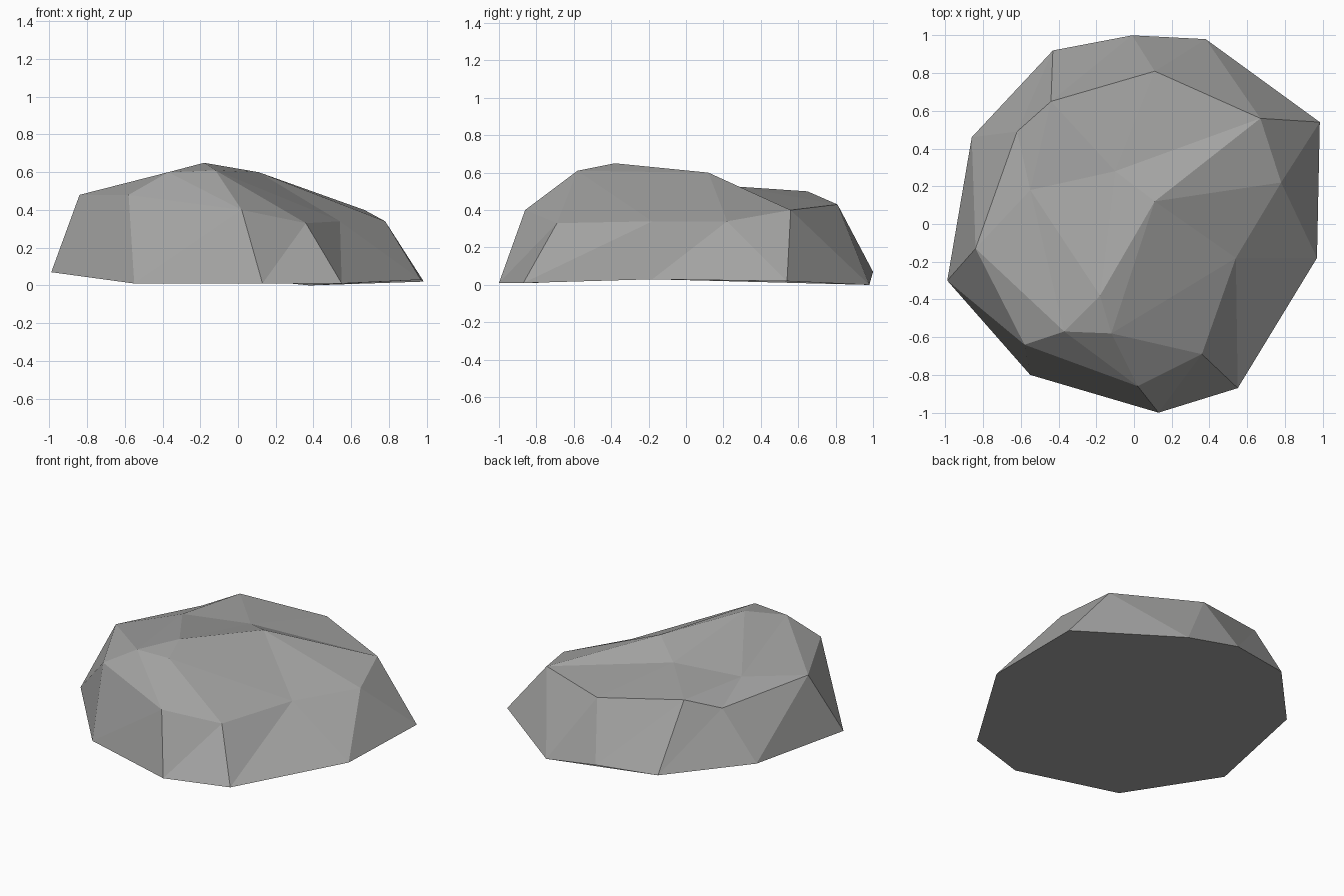
import bpy
import bmesh
from mathutils import Vector

default_cube = bpy.data.objects.get("Cube")
if default_cube:
    bpy.data.objects.remove(default_cube, do_unlink=True)


def make_material(name, colour):
    material = bpy.data.materials.new(name)
    material.use_nodes = True
    material.diffuse_color = colour
    material.node_tree.nodes["Principled BSDF"].inputs["Base Color"].default_value = colour
    return material


def add_points(mesh, points):
    return [mesh.verts.new(Vector(point)) for point in points]


# Ground outline, counter-clockwise from the front
ground_points = [
    (.13, -1, .01), (.55, -.87, .01), (.97, -.18, .03), (.985, .54, .02), (.38, .98, 0),
    (-.01, 1, .07), (-.43, .92, .08), (-.86, .46, .1), (-.99, -.3, .07), (-.55, -.8, .01),
]

# Shoulder outline, one point for each ground point
shoulder_points = [
    (.02, -.86, .4), (.36, -.69, .33), (.54, -.18, .34), (.78, .22, .34), (.67, .56, .4),
    (.11, .81, .43), (-.44, .65, .5), (-.62, .49, .43), (-.84, -.13, .48), (-.58, -.64, .48),
]

# Crown: front brow, peak, ridge end and the hollow behind
crown_points = [
    (-.37, -.57, .6), (-.12, -.58, .61), (-.18, -.38, .65),
    (.11, .12, .6), (-.55, .18, .51), (-.1, .28, .525),
]

rock_mesh = bmesh.new()
ground = add_points(rock_mesh, ground_points)
shoulder = add_points(rock_mesh, shoulder_points)
crown = add_points(rock_mesh, crown_points)

# Triangulated flanks between ground and shoulder
for index, (low, high) in enumerate(zip(ground, shoulder)):
    following = (index + 1) % len(ground)
    rock_mesh.faces.new((low, ground[following], shoulder[following]))
    rock_mesh.faces.new((low, shoulder[following], high))

# Crown facets: shoulder points are a to j, crown points are p to u
corner = dict(zip("abcdefghij", shoulder)) | dict(zip("pqrstu", crown))
front_slope = "abq bcq qcs cds des jap aqp pqr qsr"
rear_slope = "seu efu fgu gtu ght hit ipt ijp rsu rut prt"
for facet in (front_slope + " " + rear_slope).split():
    rock_mesh.faces.new([corner[letter] for letter in facet])

# Flat underside
rock_mesh.faces.new(list(reversed(ground)))

bmesh.ops.recalc_face_normals(rock_mesh, faces=rock_mesh.faces[:])
rock_data = bpy.data.meshes.new("rock")
rock_mesh.to_mesh(rock_data)
rock_mesh.free()
rock_data.materials.append(make_material("stone grey", (.37, .37, .365, 1)))

rock = bpy.data.objects.new("rock", rock_data)
bpy.context.collection.objects.link(rock)
